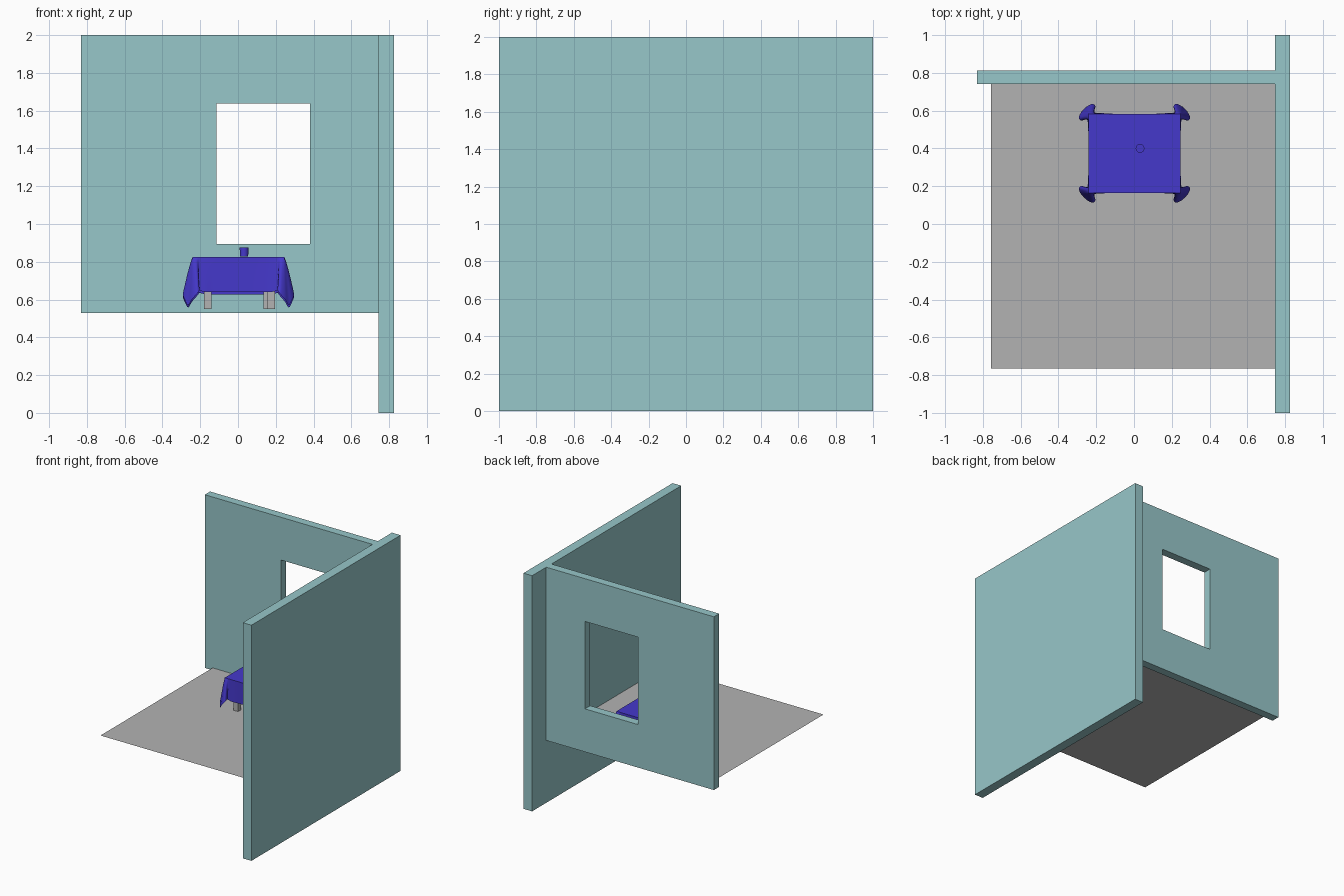
import bpy, bmesh, math
from mathutils import Vector

if "Cube" in bpy.data.objects:
    bpy.data.objects.remove(bpy.data.objects["Cube"])


def material(name, rgb):
    m = bpy.data.materials.new(name)
    m.diffuse_color = (*rgb, 1)
    m.use_nodes = True
    m.node_tree.nodes["Principled BSDF"].inputs["Base Color"].default_value = m.diffuse_color
    return m


TEAL = material("teal_wall", (0.31, 0.57, 0.585))
GREY = material("grey", (0.45, 0.45, 0.45))
BLUE = material("royal_blue", (0.06, 0.04, 0.6))


def finish(name, bm, mat):
    bmesh.ops.recalc_face_normals(bm, faces=bm.faces)
    me = bpy.data.meshes.new(name)
    bm.to_mesh(me)
    bm.free()
    me.materials.append(mat)
    ob = bpy.data.objects.new(name, me)
    bpy.context.collection.objects.link(ob)
    return ob


def box(name, lo, hi, mat):
    bm = bmesh.new()
    bmesh.ops.create_cube(bm, size=1)
    for v in bm.verts:
        v.co = Vector([l + (h - l) * (c + 0.5) for l, h, c in zip(lo, hi, v.co)])
    return finish(name, bm, mat)


def smooth(ob, angle=40):
    bpy.ops.object.select_all(action='DESELECT')
    ob.select_set(True)
    bpy.context.view_layer.objects.active = ob
    bpy.ops.object.shade_smooth_by_angle(angle=math.radians(angle))


# Side wall
box("side_wall", (0.745, -1, 0), (0.826, 1, 2), TEAL)

# Back wall: a 3 x 3 grid of cells with the middle one left open as the window
xs, zs = (-0.83, -0.115, 0.381, 0.745), (0.53, 0.895, 1.637, 2.0)
bm = bmesh.new()
g = [[bm.verts.new((x, 0.74, z)) for z in zs] for x in xs]
cells = [bm.faces.new((g[i][j], g[i + 1][j], g[i + 1][j + 1], g[i][j + 1]))
         for i in range(3) for j in range(3) if (i, j) != (1, 1)]
ext = bmesh.ops.extrude_face_region(bm, geom=cells, use_keep_orig=True)
for v in ext["geom"]:
    if isinstance(v, bmesh.types.BMVert):
        v.co.y = 0.811
finish("back_wall", bm, TEAL)

# Floor sheet
bm = bmesh.new()
bm.faces.new([bm.verts.new((x, y, 0.55)) for x, y in
              ((-0.757, -0.763), (0.747, -0.763), (0.747, 0.74), (-0.757, 0.74))])
finish("floor", bm, GREY)

# Table under the cloth
box("table_top", (-0.225, 0.18, 0.795), (0.23, 0.57, 0.818), GREY)
for name, x, y in (("front_left_leg", -0.18, 0.2), ("front_right_leg", 0.155, 0.2),
                   ("back_left_leg", -0.18, 0.51), ("back_right_leg", 0.135, 0.51)):
    box(name, (x, y, 0.55), (x + 0.04, y + 0.04, 0.8), GREY)

# Tablecloth: each corner hangs as a wide lobe pinched in behind
# rows: top offset a, b from the corner, hem offset a, b, extra drop at the hem
half = [(-0.13, 0, -0.13, 0.000, 0.0), (-0.07, 0, -0.07, 0.004, 0.0),
        (-0.035, 0, -0.03, 0.008, -0.01), (-0.02, 0, -0.036, 0.038, -0.01),
        (-0.01, 0, -0.022, 0.052, 0.01), (-0.003, 0, 0.004, 0.042, 0.04)]
corner = half + [(0, 0, 0.024, 0.024, 0.07)] + [(b, a, d, c, e) for a, b, c, d, e in half[::-1]]
X0, X1, Y0, Y1, TOP = -0.24, 0.245, 0.165, 0.583, 0.824
ctrl = []
for cx, cy, sx, sy, flip in ((X1, Y1, 1, 1, False), (X1, Y0, 1, -1, True),
                             (X0, Y0, -1, -1, False), (X0, Y1, -1, 1, True)):
    hem = 0.64 if sy < 0 else 0.628
    for a, b, c, d, e in (corner[::-1] if flip else corner):
        ctrl.append((Vector((cx + sx * a, cy + sy * b, TOP)),
                     Vector((cx + sx * c, cy + sy * d, hem - e))))


def spline(k, i, t):
    p0, p1, p2, p3 = (ctrl[(i + n) % len(ctrl)][k] for n in (-1, 0, 1, 2))
    return 0.5 * (2 * p1 + (p2 - p0) * t + (2 * p0 - 5 * p1 + 4 * p2 - p3) * t * t
                  + (3 * p1 - p0 - 3 * p2 + p3) * t ** 3)


bm = bmesh.new()
rings = []
for t in (0, 0.04, 0.12, 0.25, 0.4, 0.55, 0.7, 0.85, 1):
    ring = []
    for i in range(len(ctrl)):
        for s in range(4):
            top = ctrl[i][0].lerp(ctrl[(i + 1) % len(ctrl)][0], s / 4)
            hem = spline(1, i, s / 4)
            p = top.lerp(hem, t)
            out = t ** 0.8
            p.x, p.y = top.x + (hem.x - top.x) * out, top.y + (hem.y - top.y) * out
            ring.append(bm.verts.new(p))
    rings.append(ring)
n = len(rings[0])
for r, q in zip(rings, rings[1:]):
    for i in range(n):
        bm.faces.new((r[i], r[(i + 1) % n], q[(i + 1) % n], q[i]))
mid = bm.verts.new(((X0 + X1) / 2, (Y0 + Y1) / 2, TOP))
for i in range(n):
    bm.faces.new((rings[0][i], mid, rings[0][(i + 1) % n]))
bmesh.ops.remove_doubles(bm, verts=bm.verts, dist=0.0001)
smooth(finish("tablecloth", bm, BLUE))

# Small cup
bm = bmesh.new()
bmesh.ops.create_cone(bm, cap_ends=True, segments=32, radius1=0.022, radius2=0.023, depth=0.048)
bmesh.ops.translate(bm, verts=bm.verts, vec=(0.032, 0.4, 0.851))
smooth(finish("cup", bm, BLUE))
